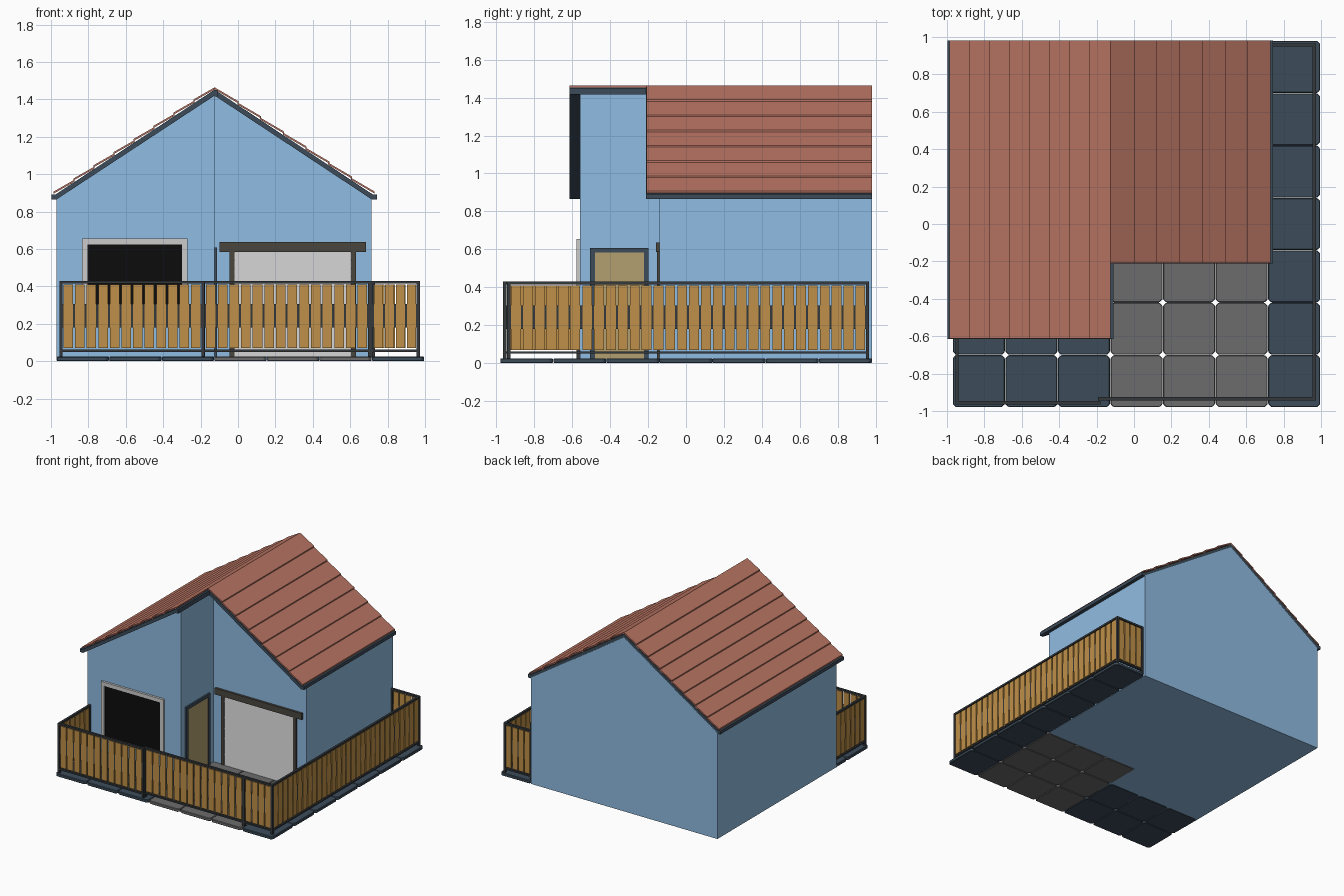
import bpy, bmesh

if "Cube" in bpy.data.objects:
    bpy.data.objects.remove(bpy.data.objects["Cube"])


def mat(name, hexcol):
    m = bpy.data.materials.new(name)
    srgb = [int(hexcol[i:i + 2], 16) / 255 for i in (0, 2, 4)]
    m.diffuse_color = [((c + 0.055) / 1.055) ** 2.4 if c > 0.04 else c / 12.92 for c in srgb] + [1]
    m.use_nodes = True
    m.node_tree.nodes["Principled BSDF"].inputs["Base Color"].default_value = m.diffuse_color
    return m


BLUE = mat("wall_blue", "90BCE2")
SLATE = mat("slate", "3C4C5A")
TERRA = mat("terracotta", "B87462")
WOOD = mat("wood", "BF9048")
IRON = mat("iron", "35383B")
BROWN = mat("beam_brown", "4A463F")
STONE = mat("stone_grey", "6C6C6C")
DOOR = mat("door_tan", "B3A070")
LIGHT = mat("light_grey", "BEBEBE")
BLACK = mat("glass_black", "0C0C0C")


def finish(name, bm, material):
    bmesh.ops.recalc_face_normals(bm, faces=bm.faces)
    me = bpy.data.meshes.new(name)
    bm.to_mesh(me)
    bm.free()
    me.materials.append(material)
    ob = bpy.data.objects.new(name, me)
    bpy.context.collection.objects.link(ob)
    return ob


def prism(bm, pts, vec):
    """Extrude a closed 3D outline along a vector."""
    a = [bm.verts.new(p) for p in pts]
    b = [bm.verts.new([p[i] + vec[i] for i in range(3)]) for p in pts]
    bm.faces.new(a)
    bm.faces.new(b[::-1])
    for i in range(len(a)):
        j = (i + 1) % len(a)
        bm.faces.new((a[i], a[j], b[j], b[i]))


def boxes(name, items, material):
    bm = bmesh.new()
    for x0, x1, y0, y1, z0, z1 in items:
        prism(bm, [(x0, y0, z0), (x1, y0, z0), (x1, y1, z0), (x0, y1, z0)], (0, 0, z1 - z0))
    return finish(name, bm, material)


# house walls: L-shaped plan rising to a gable over the ridge
RX, BACK = -0.125, 0.98
plan = [(-0.97, -0.56), (RX, -0.56), (RX, -0.14), (0.715, -0.14), (0.715, BACK), (RX, BACK), (-0.97, BACK)]
bm = bmesh.new()
low = [bm.verts.new((x, y, 0.003)) for x, y in plan]
top = [bm.verts.new((x, y, 1.425 if x == RX else 0.87)) for x, y in plan]
bm.faces.new(low)
for i in range(7):
    j = (i + 1) % 7
    bm.faces.new((low[i], low[j], top[j], top[i]))
bm.faces.new([top[i] for i in (0, 1, 2, 5, 6)])
bm.faces.new([top[i] for i in (2, 3, 4, 5)])
finish("house_walls", bm, BLUE)


# roof slopes: slab with lapped tile courses
def roof(side, s, half, y0, courses):
    eave = half + 0.028
    prof = [(0, 1.42), (half, 0.865), (eave, 0.865), (eave, 0.892), (half + 0.005, 0.892), (0, 1.452)]
    bm = bmesh.new()
    prism(bm, [(RX + s * d, y0, z) for d, z in prof], (0, BACK - y0, 0))
    finish(side + "_roof_slab", bm, SLATE)
    bm = bmesh.new()
    step, slope = (half + 0.01) / courses, 0.56 / (half + 0.005)
    for k in range(courses):
        d0, d1 = k * step, (k + 1) * step + 0.006
        z0, z1 = 1.452 - slope * d0, 1.452 - slope * d1
        pts = [(d0, z0 + 0.001), (d1, z1 + 0.011), (d1, z1 + 0.022), (d0, z0 + 0.012)]
        prism(bm, [(RX + s * d, y0 + 0.002, z) for d, z in pts], (0, BACK - y0 - 0.002, 0))
    finish(side + "_roof_tiles", bm, TERRA)


roof("left", -1, 0.845, -0.615, 8)
roof("right", 1, 0.84, -0.21, 7)
boxes("ridge_end_board", [(RX, -0.11, -0.615, -0.21, 1.415, 1.45)], SLATE)


# paving slabs with clipped corners
def paving(name, cells, material):
    bm = bmesh.new()
    h, c = 0.139, 0.016
    for i, j in cells:
        x, y = -0.83 + 0.281 * i + 0.0005, -0.84 + 0.28 * j
        pts = [(-h + c, -h), (h - c, -h), (h, -h + c), (h, h - c), (h - c, h), (-h + c, h), (-h, h - c), (-h, -h + c)]
        prism(bm, [(x + p, y + q, 0) for p, q in pts], (0, 0, 0.025))
    ob = finish(name, bm, material)
    b = ob.modifiers.new("edge", 'BEVEL')
    b.width, b.segments = 0.004, 1


paving("dark_paving", [(i, j) for i in range(3) for j in range(2)] + [(6, j) for j in range(7)], SLATE)
paving("grey_paving", [(i, j) for i in range(3, 6) for j in range(3)], STONE)


# fence panels: iron frame, upright wooden slats, middle strip
def fence(name, axis, at, a, b):
    def part(u0, u1, t, z0, z1):
        v = (at - t, at + t)
        return (u0, u1, *v, z0, z1) if axis == 'x' else (*v, u0, u1, z0, z1)
    w = 0.016
    boxes(name + "_frame", [part(a, a + w, 0.009, 0.02, 0.43), part(b - w, b, 0.009, 0.02, 0.43),
                            part(a + w, b - w, 0.009, 0.415, 0.43), part(a + w, b - w, 0.009, 0.05, 0.062),
                            part(a + w, b - w, 0.003, 0.18, 0.305)], IRON)
    n = max(1, round((b - a - 2 * w) / 0.0635))
    p = (b - a - 2 * w) / n
    boxes(name + "_slats", [part(a + w + p * (k + 0.09), a + w + p * (k + 0.91), 0.006, 0.07, 0.41)
                            for k in range(n)], WOOD)


fence("front_left_fence", 'x', -0.955, -0.955, -0.178)
fence("sliding_gate", 'x', -0.935, -0.192, 0.712)
fence("front_right_fence", 'x', -0.935, 0.705, 0.973)
fence("right_fence", 'y', 0.964, -0.944, 0.966)
fence("back_fence", 'x', 0.957, 0.717, 0.973)
fence("left_fence", 'y', -0.946, -0.964, -0.56)

# window on the front gable
F = -0.56
boxes("window_frame", [(-0.835, -0.27, F - 0.018, F + 0.005, 0.625, 0.655), (-0.835, -0.27, F - 0.018, F + 0.005, 0.18, 0.21),
                       (-0.835, -0.805, F - 0.018, F + 0.005, 0.21, 0.625), (-0.30, -0.27, F - 0.018, F + 0.005, 0.21, 0.625)], LIGHT)
boxes("window_pane", [(-0.805, -0.30, F - 0.01, F + 0.002, 0.21, 0.625)], BLACK)

# entrance door on the inner side wall
boxes("door_frame", [(RX, -0.111, -0.505, -0.48, 0.022, 0.607), (RX, -0.111, -0.222, -0.197, 0.022, 0.607),
                     (RX, -0.111, -0.48, -0.222, 0.582, 0.607)], SLATE)
boxes("door_panel", [(RX, -0.117, -0.48, -0.222, 0.022, 0.582)], DOOR)

# garage shutter with posts and header beam
G = -0.14
boxes("garage_header", [(-0.10, 0.685, G - 0.018, G, 0.585, 0.636)], BROWN)
boxes("garage_posts", [(-0.045, -0.018, G - 0.014, G, 0.022, 0.585), (0.605, 0.632, G - 0.014, G, 0.022, 0.585)], BROWN)
bm = bmesh.new()
for k in range(13):
    z = 0.024 + k * 0.0432
    prism(bm, [(-0.018, G, z), (-0.018, G - 0.012, z), (-0.018, G - 0.005, z + 0.0432), (-0.018, G, z + 0.0432)], (0.623, 0, 0))
finish("garage_shutter", bm, LIGHT)
